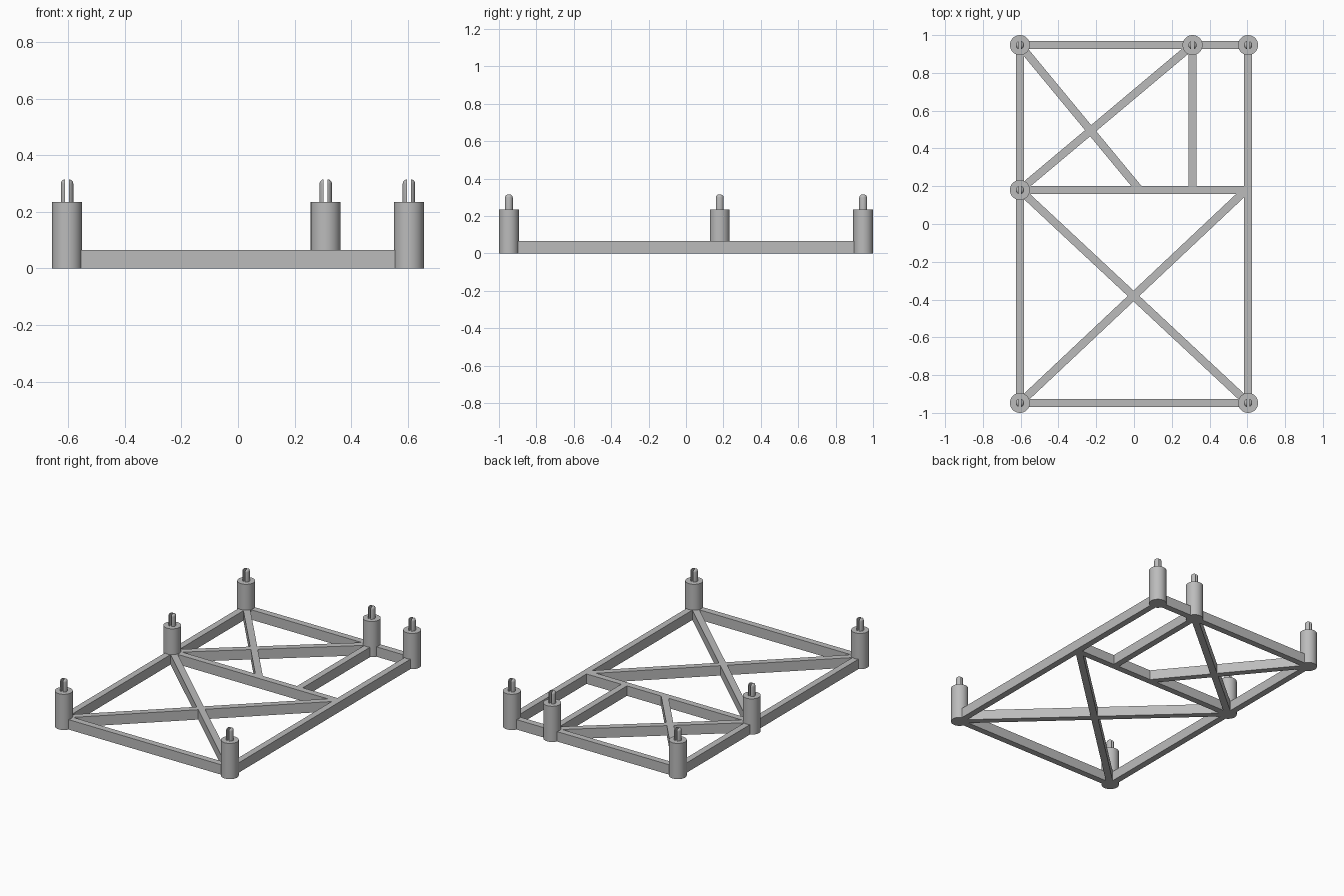
import bpy, bmesh, math
from mathutils import Vector, Matrix

cube = bpy.data.objects.get("Cube")
if cube:
    bpy.data.objects.remove(cube, do_unlink=True)

grey = bpy.data.materials.new("plain grey")
grey.use_nodes = True
colour = (0.5, 0.5, 0.5, 1)
grey.diffuse_color = colour
grey.node_tree.nodes["Principled BSDF"].inputs["Base Color"].default_value = colour

WIDTH, HEIGHT = 0.042, 0.065          # beam section
POST_R, POST_TOP = 0.053, 0.235
PIN_R, PIN_TOP, ROUND, SLOT = 0.022, 0.315, 0.016, 0.014
X, Y, MID = 0.604, 0.947, 0.18        # frame corners and cross beam
INNER = 0.31                          # short inner rail


def make_object(name, bm, smooth=False):
    bmesh.ops.recalc_face_normals(bm, faces=bm.faces)
    mesh = bpy.data.meshes.new(name)
    bm.to_mesh(mesh)
    bm.free()
    mesh.materials.append(grey)
    obj = bpy.data.objects.new(name, mesh)
    bpy.context.collection.objects.link(obj)
    if smooth:
        bpy.ops.object.select_all(action='DESELECT')
        obj.select_set(True)
        bpy.context.view_layer.objects.active = obj
        bpy.ops.object.shade_smooth_by_angle(angle=math.radians(35))
    return obj


def beam(name, start, end):
    a, b = Vector(start), Vector(end)
    d = b - a
    place = (Matrix.Translation(((a.x + b.x) / 2, (a.y + b.y) / 2, HEIGHT / 2))
             @ Matrix.Rotation(math.atan2(d.y, d.x), 4, 'Z')
             @ Matrix.Diagonal((d.length, WIDTH, HEIGHT, 1)))
    bm = bmesh.new()
    bmesh.ops.create_cube(bm, size=1, matrix=place)
    make_object(name, bm)


def lathe(profile, steps):
    bm = bmesh.new()
    verts = [bm.verts.new((r, 0, z)) for r, z in profile]
    edges = [bm.edges.new(pair) for pair in zip(verts, verts[1:])]
    bmesh.ops.spin(bm, geom=verts + edges, cent=(0, 0, 0), axis=(0, 0, 1),
                   angle=math.tau, steps=steps)
    bmesh.ops.remove_doubles(bm, verts=bm.verts, dist=0.00005)
    return bm


def post(name, x, y):
    bm = lathe([(0, 0), (POST_R, 0), (POST_R, POST_TOP), (0, POST_TOP)], 48)
    make_object(name, bm, True).location = (x, y, 0)


def split_pin(name, x, y):
    # Round-topped pin, split down the middle by a slot
    profile = [(0, POST_TOP - 0.005), (PIN_R, POST_TOP - 0.005)]
    for i in range(6):
        t = math.pi / 2 * i / 5
        profile.append((PIN_R - ROUND + ROUND * math.cos(t),
                        PIN_TOP - ROUND + ROUND * math.sin(t)))
    profile.append((0, PIN_TOP))
    for side, label in ((1, "left"), (-1, "right")):
        bm = lathe(profile, 32)
        cut = bmesh.ops.bisect_plane(
            bm, geom=bm.verts[:] + bm.edges[:] + bm.faces[:],
            plane_co=(side * SLOT / 2, 0, 0), plane_no=(side, 0, 0),
            clear_inner=True)
        rim = [e for e in cut["geom_cut"] if isinstance(e, bmesh.types.BMEdge)]
        bmesh.ops.contextual_create(bm, geom=rim)
        make_object(name + "_" + label + "_half", bm, True).location = (x, y, 0)


# Perimeter and straight rails
beam("front_beam", (-X, -Y), (X, -Y))
beam("back_beam", (-X, Y), (X, Y))
beam("left_beam", (X, -Y), (X, Y))
beam("right_beam", (-X, -Y), (-X, Y))
beam("cross_beam", (-X, MID), (X, MID))
beam("inner_rail", (INNER, MID), (INNER, Y))

# Diagonal braces
beam("front_brace_a", (-X, MID), (X, -Y))
beam("front_brace_b", (-X, -Y), (X - 0.005, MID + 0.005))
beam("back_brace_a", (-X, MID), (INNER, Y))
beam("back_brace_b", (-X, Y), (0.03, MID))

# Standoff posts with split pins
posts = {"front_left": (X, -Y), "front_right": (-X, -Y), "back_left": (X, Y),
         "back_right": (-X, Y), "middle_right": (-X, MID), "back_inner": (INNER, Y)}
for name, (x, y) in posts.items():
    post(name + "_post", x, y)
    split_pin(name + "_pin", x, y)
